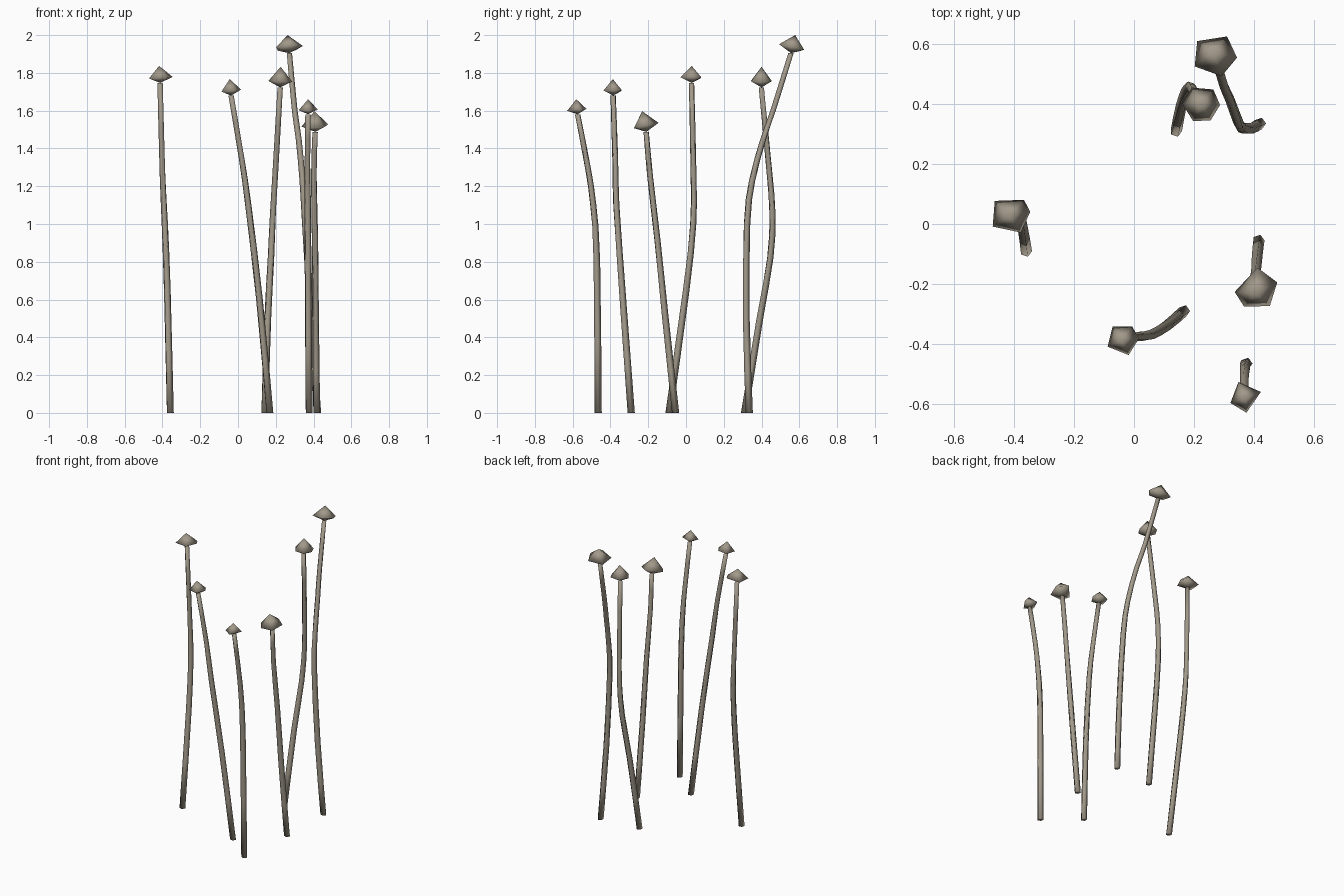
import bpy
import bmesh
from math import cos, sin, radians, tau
from mathutils import Vector

default_cube = bpy.data.objects.get("Cube")
if default_cube:
    bpy.data.objects.remove(default_cube, do_unlink=True)

# One dull beige for the whole cluster
beige = bpy.data.materials.new("dull_beige")
beige.use_nodes = True
colour = (0.36, 0.32, 0.255, 1)
beige.diffuse_color = colour
shader = next(n for n in beige.node_tree.nodes if n.type == "BSDF_PRINCIPLED")
shader.inputs["Base Color"].default_value = colour
shader.inputs["Roughness"].default_value = 0.9


def finish(bm, name):
    """Turn a bmesh into a smooth shaded object."""
    bmesh.ops.recalc_face_normals(bm, faces=bm.faces)
    for face in bm.faces:
        face.smooth = True
    mesh = bpy.data.meshes.new(name)
    bm.to_mesh(mesh)
    bm.free()
    mesh.materials.append(beige)
    obj = bpy.data.objects.new(name, mesh)
    bpy.context.collection.objects.link(obj)


def soften(path):
    """Add a point halfway along each span, on a smooth curve."""
    ends = [path[0]] + path + [path[-1]]
    result = []
    for a, b, c, d in zip(ends, ends[1:], ends[2:], ends[3:]):
        result += [b, (b + c) * 0.5625 - (a + d) * 0.0625]
    return result + [path[-1]]


def build_stem(name, path, sides=5):
    """Bent tapering tube through the path points."""
    bm = bmesh.new()
    rings = []
    for i, point in enumerate(path):
        radius = 0.02 - 0.005 * i / (len(path) - 1)
        ring = []
        for k in range(sides):
            angle = tau * k / sides + 0.1 * i
            offset = Vector((cos(angle), sin(angle), 0)) * radius
            ring.append(bm.verts.new(point + offset))
        rings.append(ring)
    for low, high in zip(rings, rings[1:]):
        for k in range(sides):
            n = (k + 1) % sides
            bm.faces.new((low[k], low[n], high[n], high[k]))
    bm.faces.new(rings[0])
    bm.faces.new(rings[-1])
    finish(bm, name)


def build_cap(name, bottom, apex, radius, corners):
    """Pointed cap with an uneven rim and a shallow cone below."""
    bm = bmesh.new()
    axis = apex - bottom
    turn = Vector((0, 0, 1)).rotation_difference(axis)
    centre = bottom + axis * 0.3
    tip = bm.verts.new(apex)
    base = bm.verts.new(bottom)
    rim = []
    for degrees in corners:
        a = radians(degrees)
        spoke = turn @ Vector((cos(a), sin(a), 0))
        rim.append(bm.verts.new(centre + spoke * radius))
    for a, b in zip(rim, rim[1:] + rim[:1]):
        bm.faces.new((a, b, tip))
        bm.faces.new((b, a, base))
    finish(bm, name)


def mushroom(place, radius, corners, *points):
    """Points run up the stem; the last one is the tip of the cap."""
    points = [Vector(p) for p in points]
    build_stem(place + "_mushroom_stem", soften(points[:-1]))
    build_cap(place + "_mushroom_cap", points[-2], points[-1], radius, corners)


mushroom("right", 0.069, (137, 47, 9, -58, -146),
         (-.36, -.09, 0), (-.375, 0, .65), (-.387, .037, 1),
         (-.398, .04, 1.25), (-.412, .03, 1.747), (-.418, .03, 1.837))

mushroom("front_middle", 0.055, (127, 54, 4, -68, -155),
         (.167, -.29, 0), (.113, -.335, .6), (.055, -.37, 1.1),
         (.02, -.375, 1.35), (-.036, -.385, 1.68), (-.044, -.387, 1.767))

mushroom("back_middle", 0.063, (120, 50, -3, -60, -115, 180),
         (.14, .31, 0), (.157, .39, .5), (.175, .445, .82),
         (.186, .458, 1.05), (.2, .44, 1.3), (.223, .4, 1.723),
         (.226, .4, 1.832))

mushroom("back_left", 0.076, (140, 57, -7, -71, -150),
         (.42, .335, 0), (.387, .318, .5), (.357, .322, 1),
         (.343, .35, 1.23), (.322, .41, 1.45), (.3, .462, 1.6),
         (.271, .556, 1.905), (.262, .578, 2))

mushroom("left", 0.073, (87, 18, -52, -124, -172),
         (.415, -.055, 0), (.41, -.11, .5), (.408, -.153, .92),
         (.403, -.19, 1.25), (.409, -.21, 1.488), (.405, -.232, 1.597))

mushroom("front_left", 0.054, (115, 17, -86, -157),
         (.375, -.465, 0), (.37, -.473, .8), (.37, -.492, 1.1),
         (.369, -.52, 1.3), (.371, -.573, 1.581), (.371, -.581, 1.66))
